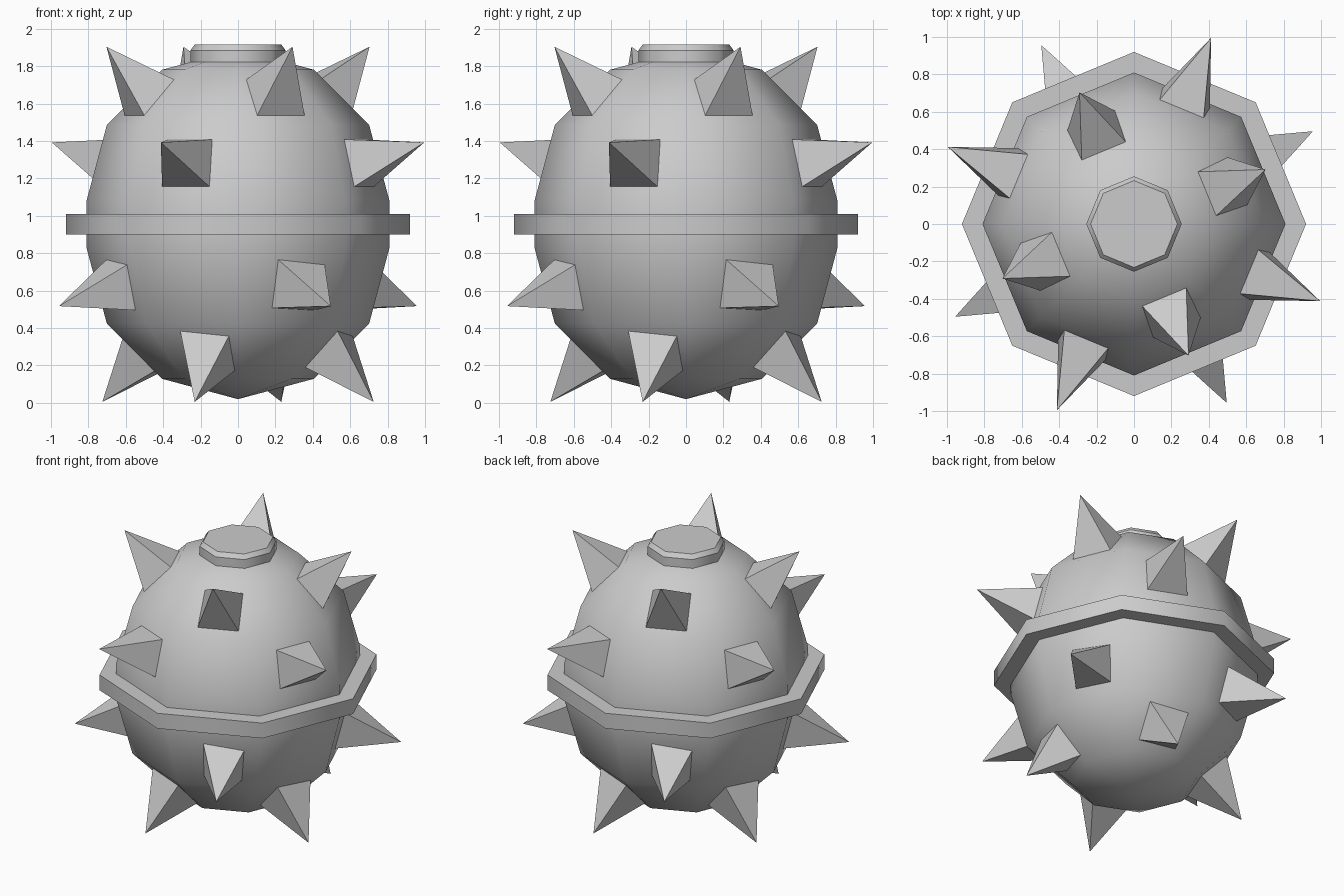
import bpy, bmesh, math
from mathutils import Vector

cube = bpy.data.objects.get("Cube")
if cube:
    bpy.data.objects.remove(cube)

SIDES = 8
RADIUS = 0.81       # radius of both half spheres
MIDDLE = 0.955      # height of the waist
HALF_GAP = 0.125    # the half spheres are pulled apart by this much

metal = bpy.data.materials.new("grey_metal")
metal.use_nodes = True
GREY = (0.6, 0.6, 0.6, 1)
metal.diffuse_color = GREY
metal.node_tree.nodes["Principled BSDF"].inputs["Base Color"].default_value = GREY


def finish(name, bm):
    bmesh.ops.remove_doubles(bm, verts=bm.verts, dist=0.0005)
    bmesh.ops.recalc_face_normals(bm, faces=bm.faces)
    mesh = bpy.data.meshes.new(name)
    bm.to_mesh(mesh)
    bm.free()
    mesh.materials.append(metal)
    obj = bpy.data.objects.new(name, mesh)
    bpy.context.collection.objects.link(obj)
    return obj


def lathe(name, profile, sharp_rims):
    """Turn a (radius, height) profile into an eight-sided smooth solid."""
    bm = bmesh.new()
    verts = [bm.verts.new((r, 0, z)) for r, z in profile]
    edges = [bm.edges.new(pair) for pair in zip(verts, verts[1:])]
    bmesh.ops.spin(bm, geom=verts + edges, axis=(0, 0, 1), cent=(0, 0, 0),
                   angle=math.tau, steps=SIDES)
    bmesh.ops.remove_doubles(bm, verts=bm.verts, dist=0.0005)
    for face in bm.faces:
        face.smooth = True
    if sharp_rims:
        for edge in bm.edges:
            a, b = (v.co for v in edge.verts)
            edge.smooth = abs(a.z - b.z) > 0.001 or abs(a.length - b.length) > 0.01
    return finish(name, bm)


# Body: two half spheres joined by a short straight wall
body = []
for sign in (-1, 1):
    lats = (90, 60, 30, 0) if sign < 0 else (0, 30, 60, 90)
    for lat in lats:
        a = math.radians(lat)
        body.append((RADIUS * math.cos(a),
                     MIDDLE + sign * (HALF_GAP + RADIUS * math.sin(a))))
lathe("body", body, False)

# Belt around the waist and bevelled cap on top
lathe("belt", [(0.78, 0.9), (0.92, 0.9), (0.92, 1.01), (0.78, 1.01), (0.78, 0.9)], True)
lathe("top_cap", [(0, 1.8), (0.255, 1.8), (0.255, 1.885), (0.232, 1.915), (0, 1.915)], True)


def spike(name, lat_low, half, azimuth, roll):
    """Four-sided spike standing on the middle of a body panel."""
    inner = RADIUS * math.cos(math.pi / SIDES)
    lo, hi = math.radians(lat_low), math.radians(lat_low + 30)
    az = math.radians(azimuth)
    out = Vector((math.cos(az), math.sin(az), 0))
    side = Vector((-math.sin(az), math.cos(az), 0))

    def on_panel(lat):
        return (out * inner * math.cos(lat)
                + Vector((0, 0, half * RADIUS * math.sin(lat))))

    centre = (on_panel(lo) + on_panel(hi)) / 2
    up = (on_panel(hi) - on_panel(lo)).normalized()
    tip = centre.normalized() * 1.122
    c, s = math.cos(math.radians(roll)), math.sin(math.radians(roll))
    side, up = side * c + up * s, up * c - side * s
    origin = Vector((0, 0, MIDDLE + half * HALF_GAP))
    bm = bmesh.new()
    base = []
    for x, y in ((-0.137, -0.13), (0.137, -0.13), (0.127, 0.13), (-0.127, 0.13)):
        corner = centre + side * x + up * y
        corner += (corner - tip) * 0.05     # root sunk into the body
        base.append(bm.verts.new(origin + corner))
    point = bm.verts.new(origin + tip)
    bm.faces.new(base)
    for i in range(4):
        bm.faces.new((base[i], base[(i + 1) % 4], point))
    finish(name, bm)


# Four rows of four spikes, evenly spaced around the body
ROWS = (
    ("upper_spike", 30, 1, -67.5, 0),
    ("mid_upper_spike", 0, 1, -112.5, 0),
    ("mid_lower_spike", 0, -1, -62.6, 3),
    ("lower_spike", 30, -1, -107.7, 3),
)
for name, lat, half, start, roll in ROWS:
    for k in range(4):
        spike(f"{name}_{k + 1}", lat, half, start + 90 * k, roll)
